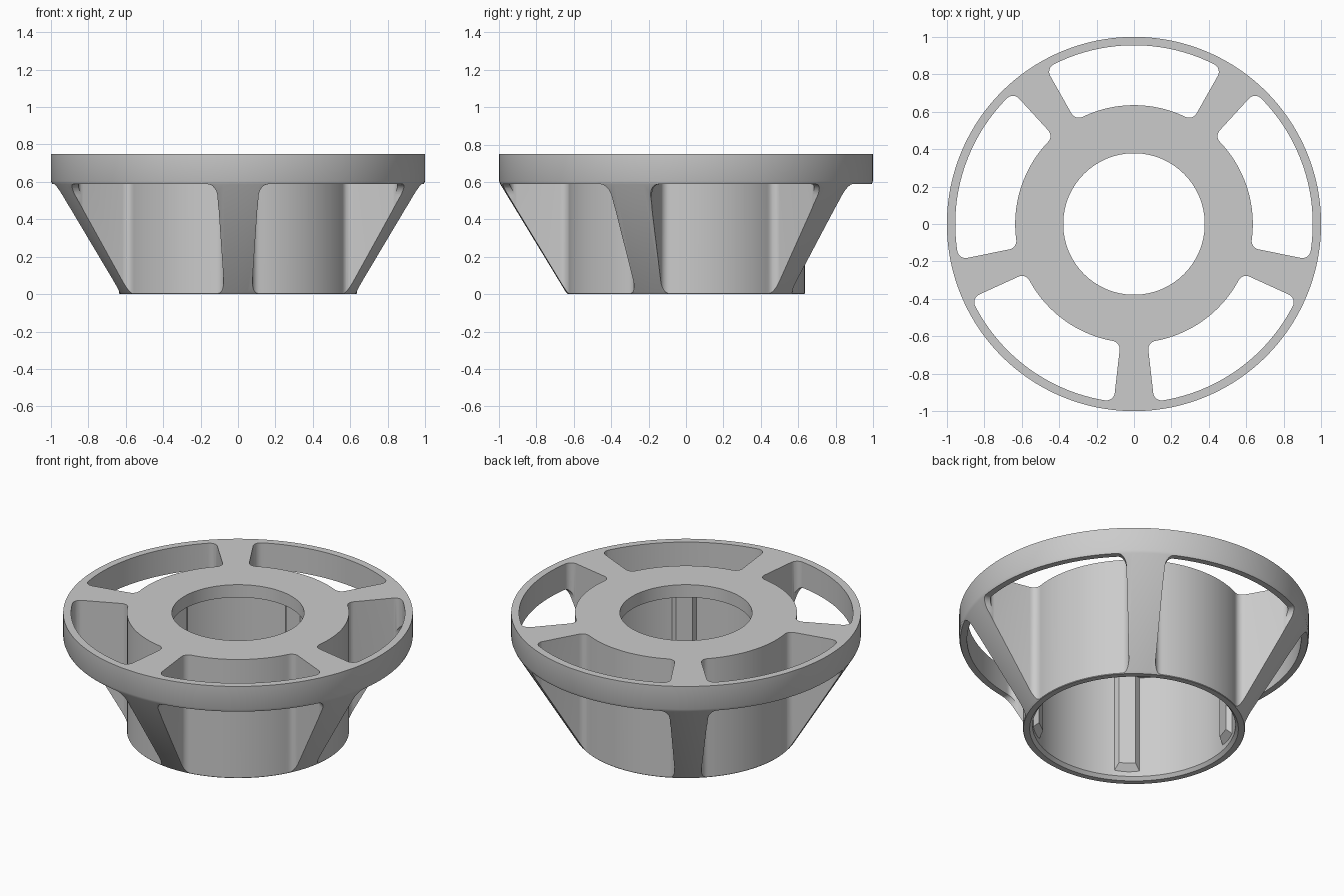
import bpy, bmesh
from math import sin, cos, tan, asin, pi, radians
from mathutils import Matrix, Vector

cube = bpy.data.objects.get("Cube")
if cube:
    bpy.data.objects.remove(cube)

STEP = 2 * pi / 5                      # five ribs, five openings
HALF = STEP / 2 - radians(6.5)         # half angle of one opening
CUP_R, RING_R, FILLET = 0.635, 0.955, 0.045
RING_Z, TOP_Z = 0.588, 0.75

grey = bpy.data.materials.new("plain_grey")
grey.use_nodes = True
grey.diffuse_color = (0.6, 0.6, 0.6, 1)
grey.node_tree.nodes["Principled BSDF"].inputs["Base Color"].default_value = (0.6, 0.6, 0.6, 1)


def finish(bm, name):
    bmesh.ops.recalc_face_normals(bm, faces=bm.faces)
    mesh = bpy.data.meshes.new(name)
    bm.to_mesh(mesh)
    bm.free()
    mesh.materials.append(grey)
    obj = bpy.data.objects.new(name, mesh)
    bpy.context.collection.objects.link(obj)
    return obj


def revolve(name, profile, segments=160):
    bm = bmesh.new()
    rings = []
    for i in range(segments):
        a = 2 * pi * i / segments
        rings.append([bm.verts.new((r * cos(a), r * sin(a), z)) for r, z in profile])
    for i, ring in enumerate(rings):
        other = rings[(i + 1) % segments]
        for j in range(len(profile)):
            k = (j + 1) % len(profile)
            bm.faces.new((ring[j], other[j], other[k], ring[k]))
    return finish(bm, name)


def five_prisms(name, loop_a, loop_b):
    """Prism between two matching loops, repeated around the axis."""
    bm = bmesh.new()
    for i in range(5):
        turn = Matrix.Rotation(pi / 2 + i * STEP, 3, 'Z')
        a = [bm.verts.new(turn @ Vector(p)) for p in loop_a]
        b = [bm.verts.new(turn @ Vector(p)) for p in loop_b]
        bm.faces.new(a)
        bm.faces.new(b[::-1])
        for j in range(len(a)):
            k = (j + 1) % len(a)
            bm.faces.new((a[j], b[j], b[k], a[k]))
    return finish(bm, name)


def sweep(start, end, count):
    return [start + (end - start) * i / count for i in range(count + 1)]


def window_outline():
    """Ring sector with rounded corners, centred on +x."""
    ro, ri = RING_R - FILLET, CUP_R + FILLET
    co, ci = HALF - asin(FILLET / ro), HALF - asin(FILLET / ri)
    half = [(RING_R * cos(a), RING_R * sin(a)) for a in sweep(0, co, 20)[:-1]]
    for r, c, start, end in ((ro, co, co, HALF + pi / 2), (ri, ci, HALF + pi / 2, ci + pi)):
        half += [(r * cos(c) + FILLET * cos(a), r * sin(c) + FILLET * sin(a))
                 for a in sweep(start, end, 8)]
    half += [(CUP_R * cos(a), CUP_R * sin(a)) for a in sweep(ci, 0, 16)[1:]]
    return half + [(x, -y) for x, y in half[-2:0:-1]]


def cut(obj, cutter):
    mod = obj.modifiers.new("cut", 'BOOLEAN')
    mod.operation, mod.solver, mod.object = 'DIFFERENCE', 'EXACT', cutter
    bpy.context.view_layer.objects.active = obj
    bpy.ops.object.modifier_apply(modifier=mod.name)
    bpy.data.objects.remove(cutter)


# Solid flared body with a hollow cup and a round hole in the top plate
body = revolve("flared_cup_body", [
    (0.378, TOP_Z), (1.0, TOP_Z), (1.0, 0.605), (0.993, 0.588),
    (0.643, 0.012), (0.632, 0), (0.597, 0), (0.58, 0.02),
    (0.58, 0.67), (0.378, 0.67)])

# Openings between the ribs, straight down
outline = window_outline()
cut(body, five_prisms("window_cutter",
                      [(x, y, -0.2) for x, y in outline],
                      [(x, y, 1.0) for x, y in outline]))

# Openings below the rim, with rounded upper corners
t, f = tan(HALF - radians(0.1)), 0.065
side = [(t, -0.2)] + [(t - f + f * cos(a), RING_Z - f + f * sin(a))
                      for a in sweep(0, pi / 2, 8)]
side += [(-y, z) for y, z in side[::-1]]
cut(body, five_prisms("under_rim_cutter",
                      [(0.8, 0.8 * y, z) for y, z in side],
                      [(1.2, 1.2 * y, z) for y, z in side]))

# Tapered grip pads on the inner wall of the cup
pads = five_prisms("inner_grip_pads",
                   [(0.58, y, z) for y, z in ((-0.075, 0.05), (0.075, 0.05), (0.075, 0.672), (-0.075, 0.672))],
                   [(0.548, y, z) for y, z in ((-0.048, 0.09), (0.048, 0.09), (0.048, 0.672), (-0.048, 0.672))])

# Smooth curved walls, crisp edges
bpy.ops.object.select_all(action='DESELECT')
body.select_set(True)
bpy.context.view_layer.objects.active = body
bpy.ops.object.shade_smooth_by_angle(angle=radians(30))
